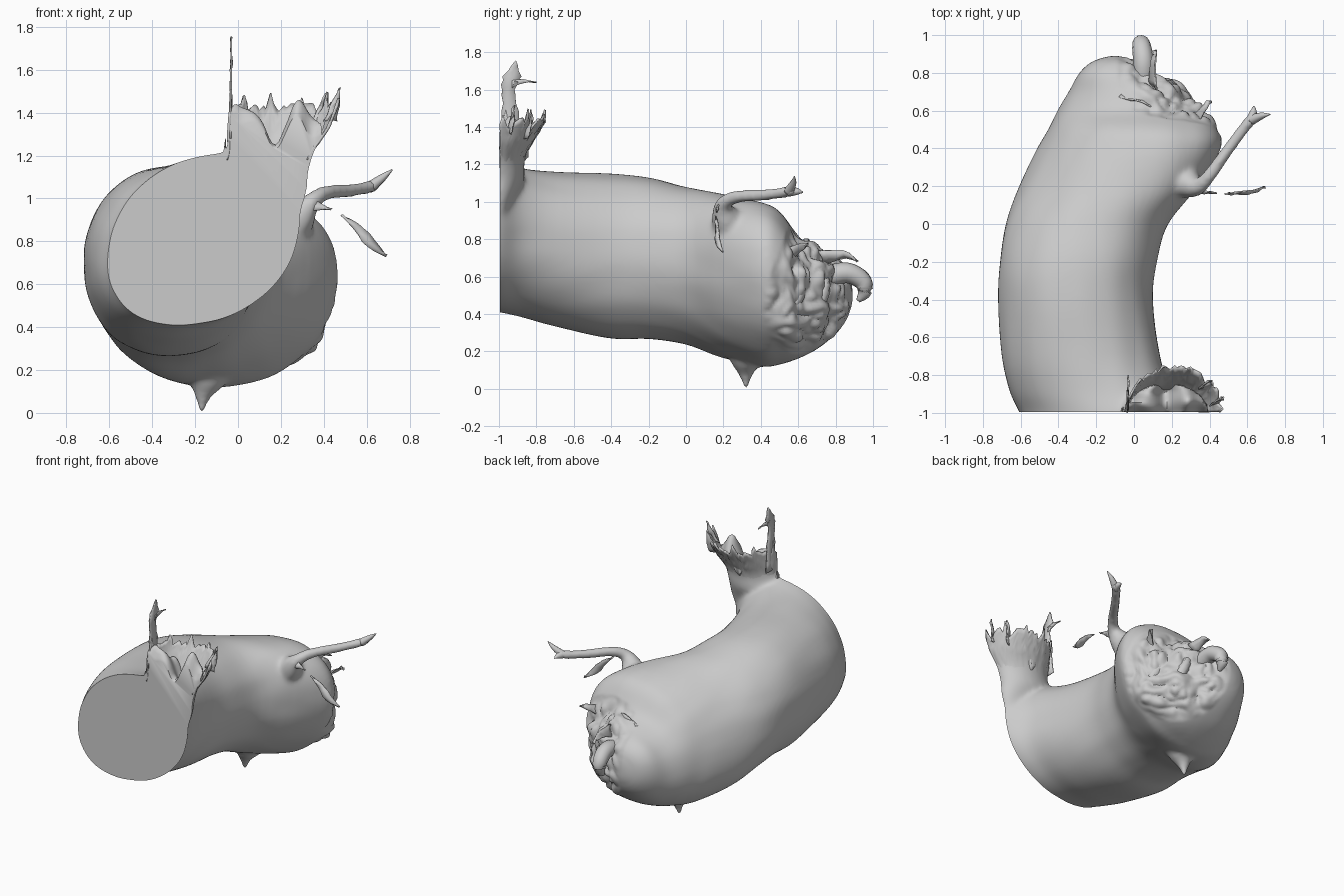
import bpy, bmesh, math, random
from mathutils import Vector, noise

if "Cube" in bpy.data.objects:
    bpy.data.objects.remove(bpy.data.objects["Cube"])
random.seed(4)
COL = bpy.context.scene.collection

def add(name, bm):
    me = bpy.data.meshes.new(name)
    bm.to_mesh(me)
    bm.free()
    ob = bpy.data.objects.new(name, me)
    COL.objects.link(ob)
    for p in me.polygons:
        p.use_smooth = True
    return ob

def loft(bm, rings):
    # closed skin through a list of equal rings
    vs = [[bm.verts.new(p) for p in r] for r in rings]
    n = len(vs[0])
    fs = [bm.faces.new(vs[0]), bm.faces.new(vs[-1][::-1])]
    for a, b in zip(vs, vs[1:]):
        for i in range(n):
            fs.append(bm.faces.new((a[i], b[i], b[(i+1) % n], a[(i+1) % n])))
    bmesh.ops.recalc_face_normals(bm, faces=fs)

def spline(pts, steps):
    # smooth interpolation of rows of numbers
    out = []
    for i in range(len(pts)-1):
        p0, p1, p2, p3 = pts[max(i-1, 0)], pts[i], pts[i+1], pts[min(i+2, len(pts)-1)]
        for k in range(steps):
            t = k/steps
            out.append([0.5*(2*b+(c-a)*t+(2*a-5*b+4*c-d)*t*t+(3*b-a-3*c+d)*t**3)
                        for a, b, c, d in zip(p0, p1, p2, p3)])
    out.append(list(pts[-1]))
    return out

def tube(bm, pts, n=12, steps=4):
    # round tube along (x, y, z, radius) rows
    rows = spline(pts, steps)
    rings = []
    for i, r in enumerate(rows):
        d = Vector(rows[min(i+1, len(rows)-1)][:3]) - Vector(rows[max(i-1, 0)][:3])
        q = d.to_track_quat('Z', 'Y')
        rings.append([Vector(r[:3]) + q @ Vector((math.cos(a), math.sin(a), 0))*max(r[3], .002)
                      for a in (2*math.pi*k/n for k in range(n))])
    loft(bm, rings)

def solid(ob, t):
    m = ob.modifiers.new("thickness", 'SOLIDIFY')
    m.thickness = t
    m.offset = 0

def flake(name, pts, side, widths, curl=.01):
    # thin torn scrap: strip along a path
    bm = bmesh.new()
    s, rows = Vector(side).normalized(), []
    for r in spline([list(p)+[w] for p, w in zip(pts, widths)], 3):
        p, w = Vector(r[:3]), max(r[3], .003)*random.uniform(.8, 1.15)
        c = Vector([random.uniform(-curl, curl) for _ in range(3)])
        rows.append([bm.verts.new(p-s*w/2), bm.verts.new(p+c), bm.verts.new(p+s*w/2)])
    for a, b in zip(rows, rows[1:]):
        for i in range(2):
            bm.faces.new((a[i], a[i+1], b[i+1], b[i]))
    solid(add(name, bm), .008)

def fat(c, e=.92):
    # slightly squared circle
    return math.copysign(abs(c)**e, c)

# Body stations: y, x min, x max, z min, z max, lean
ST = [(-1.08, -.58, .31, .42, 1.22, .25), (-1, -.605, .295, .41, 1.215, .25),
      (-.88, -.66, .20, .385, 1.18, .18), (-.7, -.70, .14, .335, 1.16, .08),
      (-.4, -.72, .10, .27, 1.15, .03), (-.2, -.71, .12, .265, 1.13, .03),
      (0, -.68, .18, .235, 1.08, .1), (.2, -.61, .34, .165, 1.04, .2),
      (.4, -.51, .46, .12, 1.0, .2), (.5, -.455, .45, .13, .95, .18),
      (.6, -.405, .40, .16, .82, .12),
      (.7, -.345, .28, .21, .76, .1), (.8, -.29, .14, .29, .71, 0),
      (.86, -.22, .06, .37, .65, 0), (.89, -.13, -.03, .46, .56, 0)]
bm = bmesh.new()
rings = []
for y, x0, x1, z0, z1, s in spline(ST, 4):
    ph = math.asin(s)
    rings.append([((x0+x1)/2+(x1-x0)/2*fat(math.cos(a)), y, (z0+z1)/2+(z1-z0)/2*fat(math.sin(a+ph)))
                  for a in (2*math.pi*k/64 for k in range(64))])
loft(bm, rings)

# Neck rising at the front: z, x min, x max, depth
NECK = [(.80, -.14, .24, .04), (1.0, -.12, .315, .09), (1.12, -.10, .33, .135),
        (1.22, -.06, .36, .135), (1.31, -.045, .41, .165), (1.45, -.035, .47, .25)]
def neck(z):
    rows = spline(NECK, 8)
    return min(rows, key=lambda r: abs(r[0]-z))
loft(bm, [[((x0+x1)/2+(x1-x0)/2*math.cos(a), -1+d*math.sin(a), z)
           for a in (2*math.pi*k/32 for k in range(32))]
          for z, x0, x1, d in spline(NECK[:5], 4)])

# Twig and lower spike grow out of the body
tube(bm, [(.22, .25, .82, .10), (.29, .21, .92, .075), (.345, .2, .985, .045), (.41, .27, 1.025, .036),
          (.51, .41, 1.035, .033), (.60, .53, 1.05, .032), (.65, .58, 1.065, .028)])
tube(bm, [(-.13, .33, .24, .13), (-.15, .32, .15, .09), (-.165, .32, .08, .04), (-.17, .32, .0, .012)])
tmp = add("tmp", bm)
m = tmp.modifiers.new("merge", 'REMESH')
m.mode = 'VOXEL'
m.voxel_size = .014
m = tmp.modifiers.new("soften", 'SMOOTH')
m.factor = .5
m.iterations = 14
me = bpy.data.meshes.new_from_object(tmp.evaluated_get(bpy.context.evaluated_depsgraph_get()))
bpy.data.objects.remove(tmp)
bm = bmesh.new()
bm.from_mesh(me)
bm.normal_update()

# Crumpled patches: torn back end and neck mouth
for v in bm.verts:
    n = v.normal.copy()
    w = max(0, 1-((v.co-Vector((.2, .68, .53)))/.36).length**2)
    if w > 0:
        f = abs(noise.noise(v.co*5)) + .35*abs(noise.noise(v.co*13))
        v.co += n*min(1, w*2)*(.11*f-.04)
    if v.co.z > 1.22 and n.z > .6:
        v.co.z += .18*noise.noise(v.co*9) + .01
    v.co += n*.004*noise.noise(Vector((v.co.x*7, v.co.y*3, v.co.z*7)))
geo = bm.verts[:] + bm.edges[:] + bm.faces[:]
bmesh.ops.bisect_plane(bm, geom=geo, plane_co=(0, -.995, 0), plane_no=(0, -1, 0), clear_outer=True)
bmesh.ops.holes_fill(bm, edges=[e for e in bm.edges if e.is_boundary], sides=0)
body = add("curved_body", bm)
bpy.context.view_layer.objects.active = body
body.select_set(True)
bpy.ops.object.shade_smooth_by_angle(angle=math.radians(50))

# Torn rim around the neck mouth, rooted inside the neck
bm = bmesh.new()
N, R = 48, 9
cols = []
for i in range(N+1):
    a = math.pi*i/N
    top = 1.425 + .05*noise.noise(Vector((i*.45, 3, 0))) + random.uniform(-.02, .02) + (.05 if i % 9 == 1 else 0)
    col = []
    for j in range(R+1):
        z = 1.18+(top-1.18)*j/R
        _, x0, x1, d = neck(min(z, 1.45))
        k = .9 + .1*min(1, j/5)
        col.append(bm.verts.new(((x0+x1)/2+k*(x1-x0)/2*math.cos(a), -.995+k*d*math.sin(a), z)))
    cols.append(col)
for a, b in zip(cols, cols[1:]):
    for j in range(R):
        bm.faces.new((a[j], b[j], b[j+1], a[j+1]))
solid(add("torn_rim", bm), .012)
flake("rim_spike", [(-.035, -.94, 1.28), (-.033, -.94, 1.48), (-.032, -.95, 1.6), (-.032, -.93, 1.67),
                    (-.032, -.91, 1.755)], (0, 1, 0), [.12, .09, .07, .09, .0], .003)
flake("rim_barb", [(-.03, -.93, 1.63), (-.03, -.87, 1.645), (-.03, -.8, 1.64)], (0, 0, 1), [.05, .02, 0], .003)
for x, y, z in ((.40, -.84, 1.44), (.46, -.93, 1.46)):
    flake("rim_shred", [(x-.03, y-.02, z-.1), (x-.01, y, z-.03), (x+.01, y+.01, z+.05)], (1, .5, 0), [.07, .05, 0])

# Forked twig tip and loose scraps beside it
for tip in ((.72, .58, 1.135), (.635, .625, 1.05)):
    bm = bmesh.new()
    mid = (Vector((.63, .565, 1.06))+Vector(tip))/2
    tube(bm, [(.62, .55, 1.055, .028), (*mid, .018), (*tip, .003)], 8)
    add("twig_tip", bm)
flake("loose_scrap", [(.48, .16, .92), (.55, .165, .87), (.62, .17, .79), (.69, .2, .73)],
      (.5, .3, .6), [0, .035, .05, 0])
flake("twig_scrap", [(.31, .17, .96), (.37, .17, .965), (.43, .16, .95)], (0, .3, 1), [.06, .04, 0])

# Hooked fold at the back tip
bm = bmesh.new()
tube(bm, [(.05, .76, .60, .06), (.05, .86, .62, .055), (.04, .94, .58, .05), (.035, .955, .52, .04),
          (.03, .92, .47, .012)], 12)
add("back_hook", bm)

# Folds and scraps over the torn end
for p in (((.30, .50, .33), (.33, .57, .45), (.27, .62, .58), (.24, .60, .70)),
          ((.12, .66, .30), (.20, .69, .42), (.17, .74, .55), (.12, .72, .66))):
    bm = bmesh.new()
    tube(bm, [(*c, r) for c, r in zip(p, (.01, .04, .035, .012))], 8)
    add("end_fold", bm)
for a, b, c in (((.27, .42, .32), (.30, .36, .36), (.35, .33, .41)),
                ((.2, .45, .28), (.23, .5, .26), (.25, .58, .26)),
                ((.3, .52, .7), (.36, .6, .75), (.41, .65, .77)),
                ((.1, .62, .74), (.02, .66, .78), (-.08, .67, .76)),
                ((.1, .72, .7), (.1, .85, .72), (.12, .92, .68))):
    flake("end_scrap", [a, b, c], (.4, -.3, .7), [.08, .06, 0], .015)
